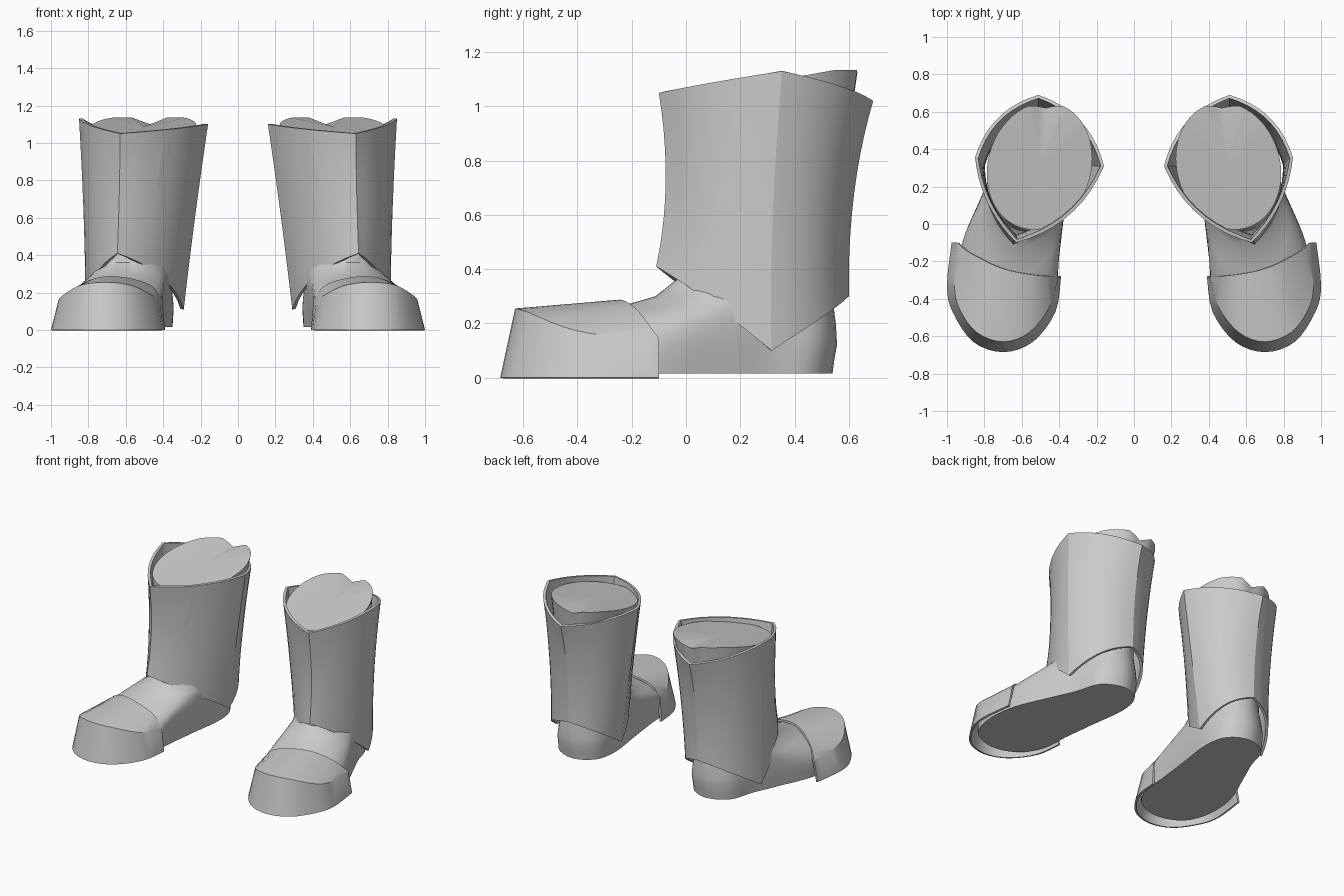
import bpy
import bmesh
from math import cos, sin, pi, radians
from mathutils import Vector

cube = bpy.data.objects.get("Cube")
if cube:
    bpy.data.objects.remove(cube, do_unlink=True)

grey = bpy.data.materials.new("plain_grey")
grey.use_nodes = True
grey.diffuse_color = (0.6, 0.6, 0.6, 1)
grey.node_tree.nodes["Principled BSDF"].inputs["Base Color"].default_value = (0.6, 0.6, 0.6, 1)


def smooth_path(points, steps, closed):
    """Catmull-Rom curve through the points."""
    pts = [Vector(p) for p in points]
    n = len(pts)

    def at(i):
        return pts[i % n] if closed else pts[max(0, min(n - 1, i))]

    out = []
    for i in range(n if closed else n - 1):
        a, b, c, d = (at(i + j) for j in (-1, 0, 1, 2))
        for s in range(steps):
            t = s / steps
            out.append(0.5 * (2 * b + (c - a) * t + (2 * a - 5 * b + 4 * c - d) * t ** 2
                              + (3 * b - a - 3 * c + d) * t ** 3))
    return out if closed else out + [pts[-1]]


def loft(name, rows, closed, thickness=0.0, cap_rows=(), angle=30):
    """Skin the rows with quads, mirror to the other boot, thicken and shade."""
    bm = bmesh.new()
    grid = [[bm.verts.new(p) for p in row] for row in rows]
    n = len(rows[0])
    for low, high in zip(grid, grid[1:]):
        for c in range(n if closed else n - 1):
            d = (c + 1) % n
            bm.faces.new((low[c], low[d], high[d], high[c]))
    if "bottom" in cap_rows:
        bm.faces.new(grid[0][::-1])
    if "top" in cap_rows:
        middle = bm.verts.new(sum((Vector(p) for p in rows[-1]), Vector()) / n)
        for c in range(n):
            bm.faces.new((grid[-1][c], grid[-1][(c + 1) % n], middle))
    bmesh.ops.remove_doubles(bm, verts=bm.verts, dist=0.0005)
    mesh = bpy.data.meshes.new(name)
    bm.to_mesh(mesh)
    bm.free()
    obj = bpy.data.objects.new(name, mesh)
    bpy.context.collection.objects.link(obj)
    mesh.materials.append(grey)
    if thickness:
        shell = obj.modifiers.new("thickness", 'SOLIDIFY')
        shell.thickness = thickness
        shell.offset = -1
    pair = obj.modifiers.new("pair", 'MIRROR')
    pair.use_mirror_merge = False
    bpy.ops.object.select_all(action='DESELECT')
    obj.select_set(True)
    bpy.context.view_layer.objects.active = obj
    bpy.ops.object.convert(target='MESH')
    bpy.ops.object.shade_smooth_by_angle(angle=radians(angle))
    return obj


# Foot and leg: the sole outline blends into an ankle oval, then a leg oval
sole = smooth_path([(0.70, -0.60), (0.87, -0.53), (0.94, -0.35), (0.92, -0.12), (0.82, 0.12),
                    (0.74, 0.30), (0.68, 0.47), (0.53, 0.54), (0.39, 0.47), (0.35, 0.30),
                    (0.38, 0.05), (0.41, -0.2), (0.43, -0.4), (0.53, -0.55)], 4, True)
count = len(sole)


def oval(cx, cy, rx, ry):
    ring = []
    for i in range(count):
        a = 2 * pi * i / count - pi / 2
        dy = ry * sin(a)
        ring.append(Vector((cx + rx * cos(a) - 0.1 * dy, cy + dy)))
    return ring


ankle = oval(0.55, 0.26, 0.2, 0.28)
leg_top = oval(0.505, 0.31, 0.28, 0.34)
middle = Vector((0.62, -0.04))
foot_rows = []
for z, blend, swell in ((0.015, 0, 1), (0.06, 0, 1.01), (0.12, 0.05, 1.03), (0.16, 0.15, 1.03),
                        (0.2, 0.3, 1.03), (0.26, 0.61, 1.02), (0.3, 0.84, 1), (0.36, 0.97, 1),
                        (0.45, 1, 1)):
    foot_rows.append([(middle + (s - middle) * swell).lerp(a, blend).to_3d() + Vector((0, 0, z))
                      for s, a in zip(sole, ankle)])
# Slanted leg top with a small notch at the back
rim = []
for i, p in enumerate(leg_top):
    notch = max(0, 1 - abs(i - count / 2) / 3)
    z = min(1.135, 1.03 + 0.18 * (p.y + 0.03))
    rim.append(Vector((p.x, p.y - 0.03 * notch, z - 0.035 * notch)))
for t in (0.5, 1):
    foot_rows.append([a.lerp(b, t) for a, b in zip(foot_rows[8], rim)])
loft("feet_and_legs", foot_rows, True, cap_rows=("bottom", "top"), angle=40)

# Shaft: four bowed panels meeting at sharp corners (bottom, middle, top of each corner)
corners = [
    ((0.645, -0.11, 0.41), (0.635, -0.075, 0.72), (0.63, -0.10, 1.05)),   # front
    ((0.815, 0.315, 0.10), (0.825, 0.32, 0.6), (0.85, 0.355, 1.13)),      # outer
    ((0.51, 0.60, 0.30), (0.51, 0.62, 0.68), (0.51, 0.69, 1.02)),         # back
    ((0.29, 0.315, 0.11), (0.23, 0.31, 0.6), (0.16, 0.31, 1.10)),         # inner
]
bows = (0.045, 0.065, 0.07, 0.075)
levels, steps = 10, 9
shaft_rows = []
for r in range(levels + 1):
    v = r / levels
    posts = []
    for corner in corners:
        low, mid, high = (Vector(p) for p in corner)
        posts.append(low * (1 - v) * (1 - 2 * v) + mid * 4 * v * (1 - v) + high * v * (2 * v - 1))
    row = []
    for k, bow in enumerate(bows):
        a, b = posts[k], posts[(k + 1) % 4]
        out = Vector((b.y - a.y, a.x - b.x, 0)).normalized()
        for s in range(steps):
            u = s / steps
            arch = 4 * u * (1 - u)
            lift = 0.025 * (1 - v) if k in (0, 1, 2, 3) else 0
            row.append(a.lerp(b, u) + out * bow * arch + Vector((0, 0, lift * arch)))
    shaft_rows.append(row)
loft("boot_shafts", shaft_rows, True, thickness=0.018, angle=15)

# Toe cap: sloping wall, crease and a top plate running to the back edge
ground = [(0.39, -0.28, 0), (0.42, -0.47, 0), (0.54, -0.63, 0), (0.70, -0.685, 0),
          (0.86, -0.63, 0), (0.97, -0.47, 0), (1.0, -0.33, 0), (0.975, -0.10, 0)]
crease = [(0.405, -0.285, 0.165), (0.45, -0.44, 0.18), (0.56, -0.58, 0.235), (0.70, -0.63, 0.255),
          (0.84, -0.58, 0.24), (0.93, -0.46, 0.19), (0.96, -0.33, 0.16), (0.945, -0.10, 0.145)]
back_edge = [(0.405, -0.285, 0.165), (0.46, -0.28, 0.235), (0.55, -0.27, 0.27),
             (0.66, -0.25, 0.287), (0.75, -0.22, 0.28), (0.83, -0.18, 0.25),
             (0.90, -0.14, 0.2), (0.945, -0.10, 0.145)]
loft("toe_caps", [smooth_path(p, 4, False) for p in (ground, crease, back_edge)], False,
     thickness=0.014, angle=28)
